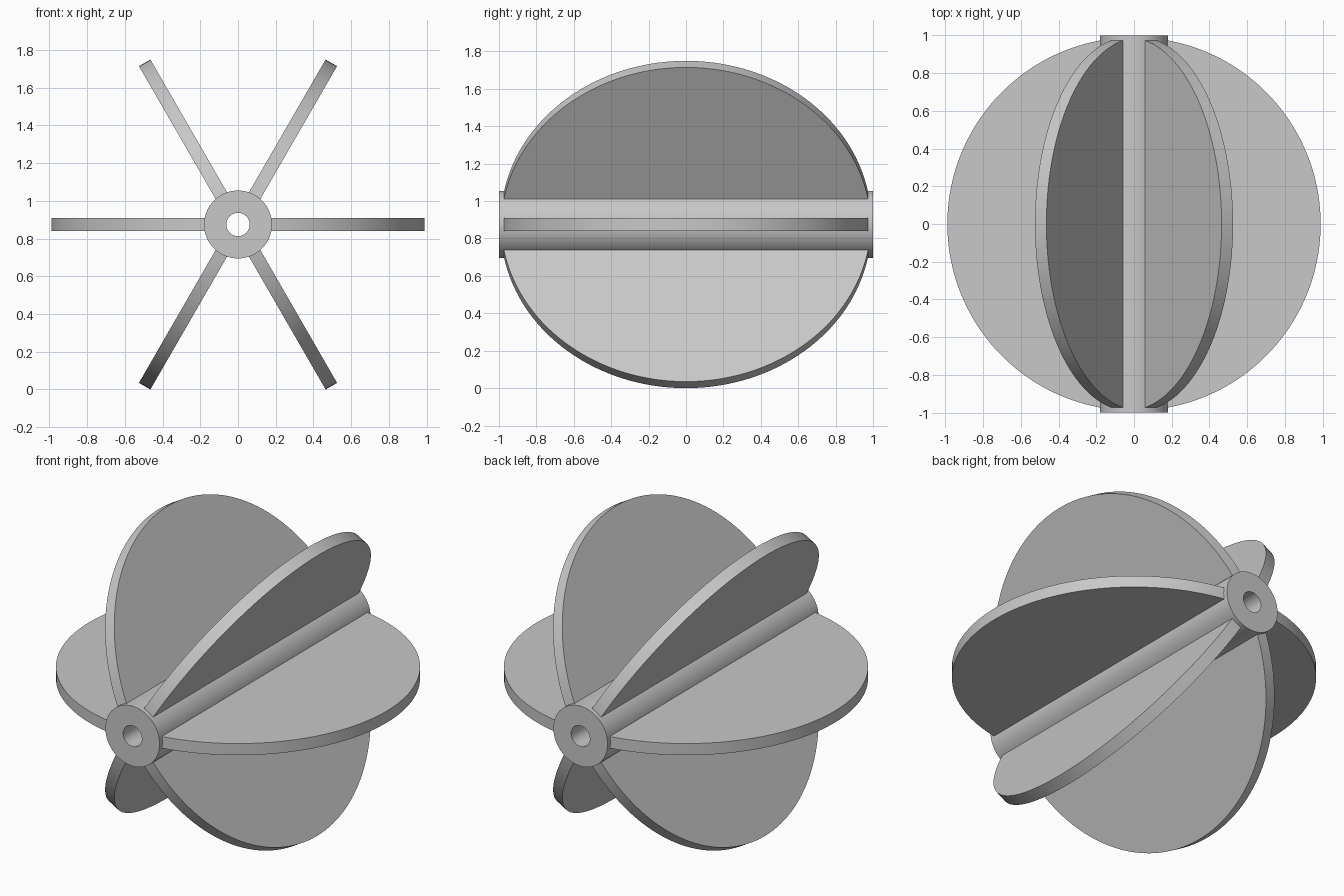
import bpy, bmesh
from math import pi, sin, cos, acos, radians
from mathutils import Matrix

HUB_R, BORE_R, HALF_LEN = 0.18, 0.062, 1.0
FIN_R, FIN_T, FIN_ROOT = 0.99, 0.07, 0.17
AXIS_Z = FIN_R * sin(pi / 3) + FIN_T / 4

cube = bpy.data.objects.get("Cube")
if cube:
    bpy.data.objects.remove(cube, do_unlink=True)

grey = bpy.data.materials.new("light_grey")
grey.use_nodes = True
colour = (0.58, 0.58, 0.58, 1)
grey.diffuse_color = colour
grey.node_tree.nodes["Principled BSDF"].inputs["Base Color"].default_value = colour


def finish(name, bm):
    """Turn a bmesh into a shaded object on the wheel axis."""
    bmesh.ops.recalc_face_normals(bm, faces=bm.faces)
    mesh = bpy.data.meshes.new(name)
    bm.to_mesh(mesh)
    bm.free()
    mesh.materials.append(grey)
    obj = bpy.data.objects.new(name, mesh)
    obj.location.z = AXIS_Z
    bpy.context.collection.objects.link(obj)
    bpy.ops.object.select_all(action='DESELECT')
    obj.select_set(True)
    bpy.context.view_layer.objects.active = obj
    bpy.ops.object.shade_smooth_by_angle(angle=radians(30))


# Hub: a rectangular section spun around the y axis, leaving an open bore
bm = bmesh.new()
section = [bm.verts.new((r, y, 0)) for r, y in (
    (BORE_R, -HALF_LEN), (HUB_R, -HALF_LEN), (HUB_R, HALF_LEN), (BORE_R, HALF_LEN))]
edges = [bm.edges.new((section[i], section[(i + 1) % 4])) for i in range(4)]
bmesh.ops.spin(bm, geom=section + edges, axis=(0, 1, 0), cent=(0, 0, 0),
               angle=2 * pi, steps=64, use_merge=True)
bmesh.ops.remove_doubles(bm, verts=bm.verts, dist=0.0001)
finish("hub", bm)

# Fins: six thick circle segments rooted in the hub
STEPS = 72
half_angle = acos(FIN_ROOT / FIN_R)
for n in range(6):
    bm = bmesh.new()
    arc = [half_angle * (2 * i / STEPS - 1) for i in range(STEPS + 1)]
    face = bm.faces.new([bm.verts.new((FIN_R * cos(a), FIN_R * sin(a), -FIN_T / 2))
                         for a in arc])
    top = bmesh.ops.extrude_face_region(bm, geom=[face])
    bmesh.ops.translate(bm, vec=(0, 0, FIN_T), verts=[
        v for v in top["geom"] if isinstance(v, bmesh.types.BMVert)])
    bmesh.ops.rotate(bm, verts=bm.verts, cent=(0, 0, 0),
                     matrix=Matrix.Rotation(n * pi / 3, 3, 'Y'))
    finish(f"fin_{n + 1}", bm)
